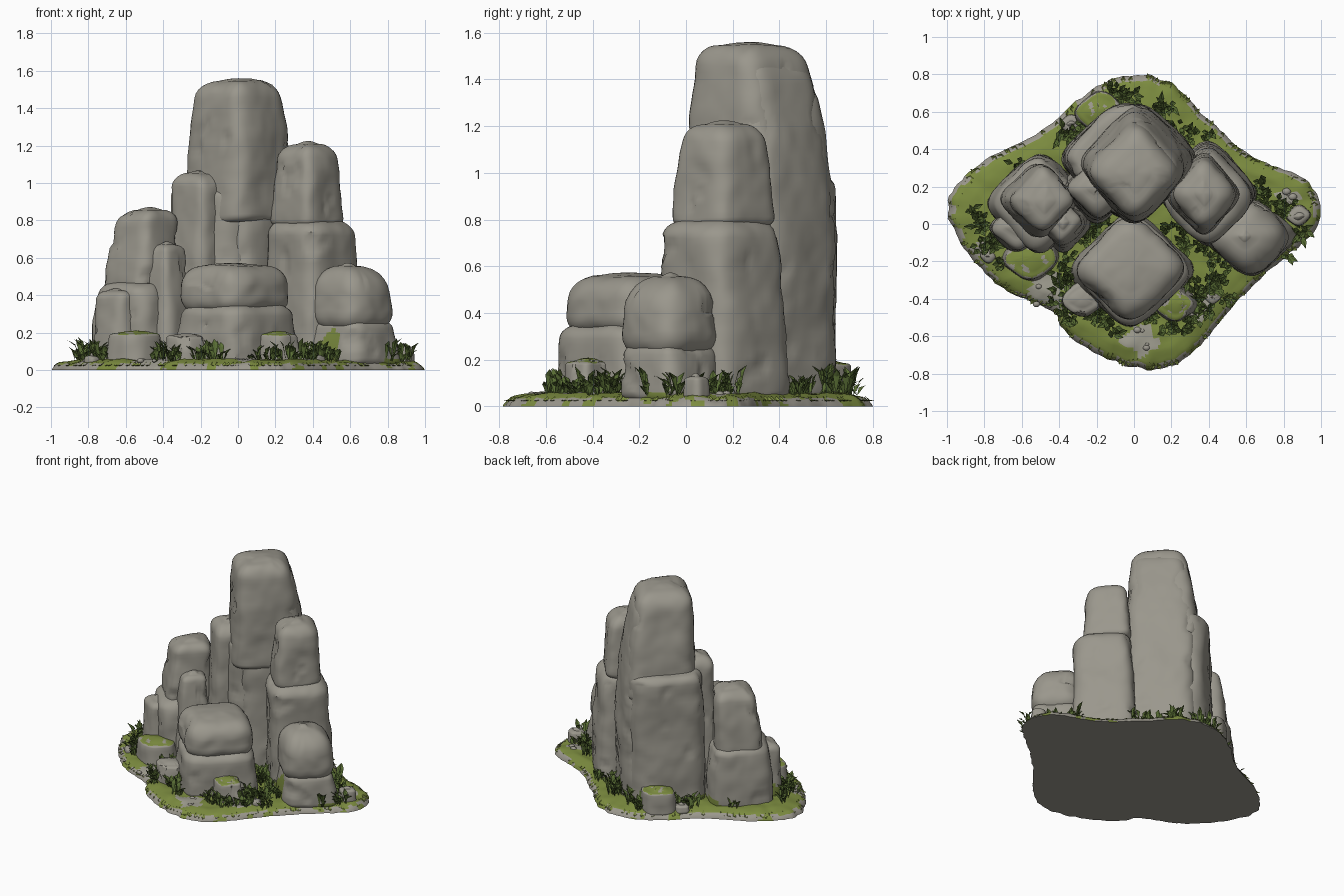
import bpy, bmesh, math, random
from mathutils import Vector, noise

random.seed(7)
if "Cube" in bpy.data.objects:
    bpy.data.objects.remove(bpy.data.objects["Cube"])


def material(name, colour):
    m = bpy.data.materials.new(name)
    m.use_nodes = True
    m.diffuse_color = (*colour, 1)
    bsdf = next(n for n in m.node_tree.nodes if n.type == 'BSDF_PRINCIPLED')
    bsdf.inputs["Base Color"].default_value = (*colour, 1)
    return m


STONE = material("grey stone", (0.325, 0.31, 0.265))
MOSS = material("moss green", (0.2, 0.26, 0.05))
LEAF = material("dark leaf green", (0.1, 0.155, 0.035))
PATH = material("pale gravel", (0.35, 0.34, 0.28))


def finish(name, bm, mats, smooth=True):
    mesh = bpy.data.meshes.new(name)
    bm.to_mesh(mesh)
    bm.free()
    for m in mats:
        mesh.materials.append(m)
    ob = bpy.data.objects.new(name, mesh)
    bpy.context.collection.objects.link(ob)
    if smooth:
        bpy.ops.object.select_all(action='DESELECT')
        ob.select_set(True)
        bpy.context.view_layer.objects.active = ob
        bpy.ops.object.shade_smooth_by_angle(angle=math.radians(38))


def loft(bm, rings):
    """Skin a stack of equal rings and close both ends."""
    loops = [[bm.verts.new(p) for p in ring] for ring in rings]
    n = len(loops[0])
    for a, b in zip(loops, loops[1:]):
        for i in range(n):
            j = (i + 1) % n
            bm.faces.new((a[i], a[j], b[j], b[i]))
    bm.faces.new(loops[-1])
    bm.faces.new(loops[0][::-1])


def diamond(angle, power=4.5):
    """Rounded square standing on a corner, reaching 1 along each axis."""
    c, s = abs(math.cos(angle - math.pi / 4)), abs(math.sin(angle - math.pi / 4))
    r = (c ** power + s ** power) ** (-1 / power) / 2 ** (0.5 - 1 / power)
    return r * math.cos(angle), r * math.sin(angle)


footprints = []
GROUND = 0.025


def rock(name, centre, z0, z1, base, top, shift=(0, 0), edge=0.08, under=0.04,
         taper=1.5, power=4.5, mossy=False, foot=0):
    """Tapering, slightly chipped block with a domed, round-shouldered top."""
    bm = bmesh.new()
    height = z1 - z0
    seed = Vector((centre[0] * 9, centre[1] * 9, z0 * 5))

    def ring(z, inset, shrink=1):
        t = ((z - z0) / height) ** taper
        rx, ry = (base[i] + (top[i] - base[i]) * t - inset for i in (0, 1))
        out = []
        for i in range(72):
            x, y = diamond(i / 72 * math.tau, power)
            p = Vector((centre[0] + shift[0] * t + x * rx * shrink,
                        centre[1] + shift[1] * t + y * ry * shrink, z))
            wobble = noise.noise_vector(p * 4.5 + seed) * 0.016
            wobble += noise.noise_vector(p * 14 + seed) * 0.005
            wobble.z *= 0.6
            if noise.noise(p * 8 + seed) > 0.48:
                wobble -= Vector((x, y, 0)) * 0.01
            out.append(p + wobble)
        return out

    # undercut foot, straight wall, rounded shoulder, shallow dome
    quarter = [k / 6 * math.pi / 2 for k in range(7)]
    rings = [ring(z0 + under * (1 - math.cos(a)), under * (1 - math.sin(a))) for a in quarter]
    lo, hi = z0 + under, z1 - edge
    count = max(3, int(height / 0.035))
    rings += [ring(lo + (hi - lo) * k / count, 0) for k in range(1, count)]
    rings += [ring(z1 - 0.015 - (edge - 0.015) * (1 - math.sin(a)), edge * (1 - math.cos(a)))
              for a in quarter]
    rings += [ring(z1 - 0.015 * s * s, edge, s) for s in (0.85, 0.7, 0.5, 0.3, 0.1)]
    loft(bm, rings)
    bm.normal_update()
    for f in bm.faces:
        c = f.calc_center_median()
        low = c.z < foot + 0.25 * noise.noise(c * 5 + Vector((3, 1, 0)))
        cap = mossy and f.normal.z > 0.85 + 0.3 * noise.noise(c * 20)
        f.material_index = int(cap or (low and height > 0.2))
    finish(name, bm, (STONE, MOSS))
    if z0 == GROUND:
        footprints.append((centre, base))


# Tall central pillar: full-height core, overhanging upper block, lower side blocks
rock("pillar_core", (0.03, 0.345), GROUND, 1.53, (0.295, 0.295), (0.195, 0.205), (-0.025, -0.07), 0.12, taper=4)
rock("pillar_upper", (0.01, 0.32), 0.79, 1.565, (0.305, 0.32), (0.21, 0.225), (-0.01, -0.05), 0.11)
rock("pillar_lower", (-0.045, 0.345), GROUND, 1.0, (0.345, 0.305), (0.315, 0.295), edge=0.07)
rock("pillar_slab", (-0.2, 0.185), GROUND, 1.07, (0.185, 0.18), (0.155, 0.15), (0.01, 0.01), 0.09)

# Stacked rock on the left side
rock("left_stack_lower", (0.4, 0.16), GROUND, 0.81, (0.25, 0.275), (0.23, 0.245), (-0.01, -0.02), 0.09)
rock("left_stack_upper", (0.37, 0.16), 0.77, 1.225, (0.2, 0.22), (0.14, 0.17), (0, 0), 0.09)

# Low rock on the left side
rock("left_low_base", (0.62, -0.07), GROUND, 0.28, (0.245, 0.215), (0.2, 0.19), edge=0.06, foot=0.07)
rock("left_low_top", (0.615, -0.075), 0.21, 0.575, (0.215, 0.21), (0.195, 0.19), (-0.02, 0.01), 0.16, 0.1, power=3.5)

# Front boulder
rock("front_boulder_lower", (-0.01, -0.25), GROUND, 0.36, (0.33, 0.3), (0.29, 0.28), edge=0.07)
rock("front_boulder_upper", (-0.02, -0.24), 0.31, 0.575, (0.29, 0.275), (0.27, 0.26), (0, 0.01), 0.11, 0.08)

# Stacked rock on the right side with leaning slabs
rock("right_stack_lower", (-0.51, 0.11), GROUND, 0.48, (0.275, 0.27), (0.23, 0.24), edge=0.07)
rock("right_stack_upper", (-0.515, 0.13), 0.42, 0.87, (0.205, 0.2), (0.145, 0.165), (0.035, 0), 0.08)
rock("right_front_slab", (-0.385, 0.0), GROUND, 0.69, (0.155, 0.15), (0.095, 0.1), (0, 0.02), 0.06)
rock("right_front_chunk", (-0.62, -0.02), GROUND, 0.44, (0.15, 0.14), (0.13, 0.115), edge=0.06)

# Small rocks around the foot
for name, x, y, h, r, mossy in (
        ("mossy_rock_right", -0.55, -0.18, 0.21, 0.15, True),
        ("mossy_rock_back", -0.18, 0.6, 0.2, 0.14, True),
        ("mossy_rock_front", 0.22, -0.43, 0.21, 0.12, True),
        ("small_rock_front", -0.27, -0.4, 0.2, 0.12, False),
        ("small_rock_left", 0.88, 0.04, 0.14, 0.07, False),
        ("small_rock_far_right", -0.34, 0.54, 0.1, 0.06, False),
        ("rim_rock_right", -0.78, -0.17, 0.09, 0.045, False),
        ("rim_rock_left", 0.42, -0.39, 0.1, 0.045, False)):
    rock(name, (x, y), GROUND, h, (r, r * 0.85), (r * 0.85, r * 0.7), edge=0.03, under=0.02,
         power=3, mossy=mossy)

# Mossy ground: smooth outline sampled from a few points
outline = [Vector(p) for p in (
    (-1, 0.08), (-0.86, 0.3), (-0.5, 0.5), (-0.2, 0.74), (0.02, 0.8), (0.22, 0.74), (0.4, 0.56),
    (0.62, 0.37), (0.92, 0.24), (1, 0.08), (0.95, -0.06), (0.78, -0.2), (0.55, -0.42), (0.31, -0.69),
    (0.11, -0.78), (-0.12, -0.73), (-0.35, -0.6), (-0.45, -0.46), (-0.68, -0.36), (-0.87, -0.18))]
rim = []
for i in range(len(outline)):
    a, b, c, d = (outline[(i + k) % len(outline)] for k in (-1, 0, 1, 2))
    for s in range(10):
        t = s / 10
        p = 0.5 * (2 * b + (c - a) * t + (2 * a - 5 * b + 4 * c - d) * t * t
                   + (3 * b - a - 3 * c + d) * t ** 3)
        rim.append(p * (0.997 + 0.02 * noise.noise(Vector((*p, 0)) * 18)))
rim.reverse()
bm = bmesh.new()
rings = [[(*p, 0) for p in rim]]
steps = [(0.995, 0.01), (0.98, 0.024), (0.96, 0.036)] + [
    (0.94 - 0.025 * k, min(0.056, 0.042 + 0.005 * k)) for k in range(36)]
for scale, z in steps:
    ring = []
    for p in rim:
        q = Vector((*(p * scale), 0))
        ring.append((q.x, q.y, z + 0.012 * noise.noise(q * 12) * (z > 0.02)))
    rings.append(ring)
loft(bm, rings)
bmesh.ops.recalc_face_normals(bm, faces=bm.faces)
gravel = ((-0.45, -0.36, 0.12), (0.03, -0.62, 0.08), (0.36, -0.45, 0.08), (-0.8, -0.13, 0.05), (0.83, 0.14, 0.05))
for f in bm.faces:
    c = f.calc_center_median()
    patch = any(math.hypot(c.x - x, c.y - y) < r * (1 + noise.noise(c * 15)) for x, y, r in gravel)
    skirt = c.z < 0.034 and f.normal.z < 0.9 and noise.noise(c * 11) < 0.15
    f.material_index = 1 if f.normal.z < -0.5 or skirt else 2 if patch else 0
finish("mossy_ground", bm, (MOSS, STONE, PATH))

# Pebbles scattered on the gravel
bm = bmesh.new()
for x, y, r in gravel:
    for _ in range(4):
        size = random.uniform(0.012, 0.03)
        new = bmesh.ops.create_icosphere(bm, subdivisions=2, radius=size)["verts"]
        spot = Vector((x + random.uniform(-r, r) * 0.7, y + random.uniform(-r, r) * 0.7, 0.05))
        for v in new:
            v.co = Vector((v.co.x, v.co.y * 0.8, v.co.z * 0.7)) + spot
finish("pebbles", bm, (STONE,))


def leaf(bm, root, angle, length, rise, width):
    """Folded blade arching out from its root."""
    out = Vector((math.cos(angle), math.sin(angle), 0))
    side = Vector((-out.y, out.x, 0)) * width
    mid = root + out * length * 0.45 + Vector((0, 0, rise * 0.8))
    tip = root + out * length + Vector((0, 0, rise))
    r, m, t, a, b = (bm.verts.new(p) for p in (
        root, mid - Vector((0, 0, width * 0.5)), tip, mid + side, mid - side))
    for corners in ((r, m, a), (m, t, a), (r, b, m), (b, t, m)):
        bm.faces.new(corners)


# Leafy tufts hugging the rock feet, plus a few loose ones
spots = [(-0.84, 0.06), (-0.8, 0.0), (0.9, -0.04), (0.8, -0.15), (-0.62, 0.31), (0.17, 0.62), (0.67, 0.2), (-0.1, -0.58)]
for (cx, cy), (rx, ry) in footprints:
    for k in range(12):
        x, y = diamond(k / 12 * math.tau + random.uniform(-0.2, 0.2))
        px, py = cx + x * (rx + 0.04), cy + y * (ry + 0.04)
        buried = any(abs(px - a) / p + abs(py - b) / q < 1.05 for (a, b), (p, q) in footprints)
        outside = abs(px) / 0.98 + abs(py) / 0.85 > 0.98
        if not buried and not outside and random.random() < 0.75:
            spots.append((px, py))
bm = bmesh.new()
for px, py in spots:
    size = random.uniform(0.6, 1.1)
    for _ in range(11):
        root = Vector((px + random.uniform(-0.03, 0.03), py + random.uniform(-0.03, 0.03), 0.045))
        leaf(bm, root, random.uniform(0, math.tau), random.uniform(0.03, 0.075) * size,
             random.uniform(0.04, 0.13) * size, 0.016)
finish("leaf_tufts", bm, (LEAF,), False)

# Short moss blades hanging over the ground's edge
bm = bmesh.new()
for p in rim:
    if random.random() < 0.7:
        q = p * random.uniform(0.94, 0.96)
        leaf(bm, Vector((*q, 0.044)), math.atan2(p.y, p.x) + random.uniform(-0.5, 0.5), 0.04, -0.02, 0.013)
finish("edge_moss", bm, (MOSS,), False)
